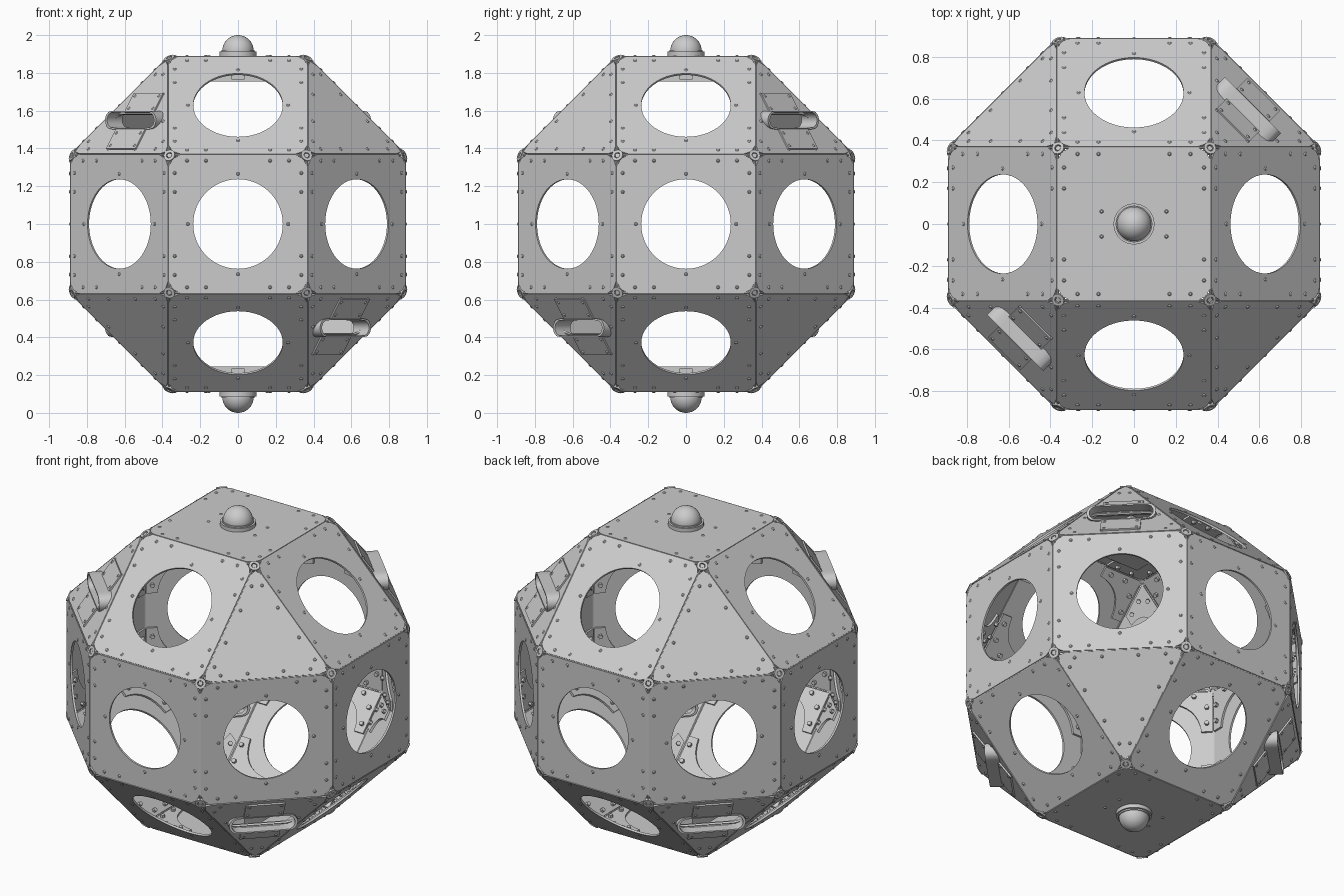
import bpy, bmesh
from math import pi, sin, cos, sqrt
from itertools import product
from mathutils import Matrix, Vector

if "Cube" in bpy.data.objects:
    bpy.data.objects.remove(bpy.data.objects["Cube"])

GREY = bpy.data.materials.new("metal grey")
GREY.use_nodes = True
GREY.diffuse_color = (0.6, 0.6, 0.6, 1)
shader = next(n for n in GREY.node_tree.nodes if n.type == 'BSDF_PRINCIPLED')
shader.inputs["Base Color"].default_value = GREY.diffuse_color

B = 0.89                       # distance of the square faces from the centre
A = B / (1 + sqrt(2))          # half of an edge
TRI_IN = A / sqrt(3)           # inradius of the triangles
TRI_DIST = (2 * A + B) / sqrt(3)
THICK, GAP, SEG = 0.012, 0.004, 72
CENTRE = Vector((0, 0, 1))


def frame(normal, dist, origin=CENTRE, flip=False):
    n = Vector(normal).normalized()
    u = Vector((1, 0, 0)) if abs(n.z) > 0.99 else Vector((0, 0, 1)).cross(n).normalized()
    v = n.cross(u)
    if flip:
        u, v = -u, -v
    m = Matrix((u, v, n)).transposed().to_4x4()
    m.translation = origin + n * dist
    return m


def prism(bm, m, pts, z0, z1):
    lo, hi = ([bm.verts.new(m @ Vector((p[0], p[1], z))) for p in pts] for z in (z0, z1))
    bm.faces.new(lo[::-1])
    bm.faces.new(hi)
    for i in range(len(pts)):
        j = (i + 1) % len(pts)
        bm.faces.new((lo[i], lo[j], hi[j], hi[i]))


def ring(bm, m, outer, inner, z0, z1):
    loops = [[bm.verts.new(m @ Vector((p[0], p[1], z))) for p in pts]
             for pts, z in ((outer, z0), (outer, z1), (inner, z1), (inner, z0))]
    for k in range(4):
        a, b = loops[k], loops[(k + 1) % 4]
        for i in range(len(a)):
            j = (i + 1) % len(a)
            bm.faces.new((a[i], a[j], b[j], b[i]))


def polar(radius):
    return [(radius(t) * cos(t), radius(t) * sin(t)) for t in (2 * pi * i / SEG for i in range(SEG))]


def panel_outline(inradius, sides, start):
    """Regular polygon with its corners clipped to make room for the washers."""
    limit = inradius / cos(pi / sides) - 0.026
    return polar(lambda t: min(limit, inradius / max(cos(t - start - 2 * pi * k / sides)
                                                     for k in range(sides))))


def stadium(half, r):
    def radius(t):
        c, s = abs(cos(t)), abs(sin(t))
        if s > 1e-6 and r * c / s <= half:
            return r / s
        return half * c + sqrt(max(0, r * r - (half * s) ** 2))
    return polar(radius)


def disc(r, x=0, y=0, n=8):
    return [(x + r * cos(2 * pi * i / n), y + r * sin(2 * pi * i / n)) for i in range(n)]


def rect(x0, x1, y0, y1):
    return [(x0, y0), (x1, y0), (x1, y1), (x0, y1)]


def finish(bm, name, smooth=False):
    bmesh.ops.recalc_face_normals(bm, faces=bm.faces)
    me = bpy.data.meshes.new(name)
    bm.to_mesh(me)
    bm.free()
    ob = bpy.data.objects.new(name, me)
    bpy.context.collection.objects.link(ob)
    me.materials.append(GREY)
    if smooth:
        bpy.ops.object.select_all(action='DESELECT')
        ob.select_set(True)
        bpy.context.view_layer.objects.active = ob
        bpy.ops.object.shade_smooth_by_angle(angle=0.6)


bolts, brackets = bmesh.new(), bmesh.new()


def bolt(m, x, y):
    """Low screw head with a sloping rim."""
    bmesh.ops.create_cone(bolts, cap_ends=True, segments=8, radius1=0.012, radius2=0.005,
                          depth=0.007, matrix=m @ Matrix.Translation((x, y, 0.001)))


def corner_brackets(m, corners, length):
    """Curved gussets with nuts behind each corner of a panel."""
    for i, c in enumerate(corners):
        e1 = (corners[(i + 1) % len(corners)] - c).normalized()
        e2 = (corners[i - 1] - c).normalized()
        start, mid, end = e1 * length + e2 * 0.06, (e1 + e2) * 0.08, e1 * 0.06 + e2 * length
        pts = [c, c + e1 * length]
        for k in range(9):
            t = k / 8
            pts.append(c + start * (1 - t) ** 2 + mid * 2 * t * (1 - t) + end * t * t)
        pts.append(c + e2 * length)
        prism(brackets, m, pts, -THICK - 0.012, -THICK)
        for e, f in ((e1, e2), (e2, e1)):
            for d in (0.4, 0.8):
                p = c + e * length * d + f * 0.03
                prism(brackets, m, disc(0.013, p.x, p.y, 6), -THICK - 0.028, -THICK - 0.01)


# Square panels, with a porthole in all but the top and bottom
normals = [n for n in product((-1, 0, 1), repeat=3) if 0 < sum(map(abs, n)) < 3]
panels = bmesh.new()
h = A - 0.014
for n in normals:
    m = frame(n, B)
    solid = n[0] == 0 and n[1] == 0
    outline = panel_outline(A - GAP, 4, 0)
    if solid:
        prism(panels, m, outline, -THICK, 0)
    else:
        ring(panels, m, outline, polar(lambda t: 0.237), -THICK, 0)
    corner_brackets(m, [Vector(p) for p in rect(-h, h, -h, h)], 0.25)
    for k in range(4):
        c, s = round(cos(k * pi / 2)), round(sin(k * pi / 2))
        spots = [(0.335, d) for d in (-0.27, -0.17, 0.17, 0.27)]
        if not solid:
            spots.append((0.265, 0))
        for x, y in spots:
            bolt(m, c * x - s * y, s * x + c * y)
    if solid:
        for x, y in product((-0.155, 0.155), (-0.06, 0.06)):
            bolt(m, x, y)
finish(panels, "square_panels")

# Triangular panels; alternate ones carry a slotted duct on a mounting plate
panels, ducts, plates = bmesh.new(), bmesh.new(), bmesh.new()
for n in product((-1, 1), repeat=3):
    m = frame(n, TRI_DIST, flip=n[2] < 0)
    outline = panel_outline(TRI_IN - GAP, 3, pi / 6)
    if n[0] * n[1] * n[2] > 0:
        ring(panels, m, outline, stadium(0.135, 0.05), -THICK, 0)
        level = CENTRE + Vector((0, 0, n[2] * 0.55))
        d = frame((n[0], n[1], 0), 0, level)
        ring(ducts, d, stadium(0.142, 0.049), stadium(0.135, 0.041), 0.69, 0.805)
        for y0, y1 in ((0.055, 0.18), (-0.18, -0.055)):
            prism(plates, m, rect(-0.11, 0.11, y0, y1), -0.001, 0.009)
        for x, y in product((-0.09, 0.09), (-0.16, -0.08, 0.08, 0.16)):
            bolt(m @ Matrix.Translation((0, 0, 0.009)), x, y)
    else:
        prism(panels, m, outline, -THICK, 0)
    r = 2 * (TRI_IN - 0.014)
    corners = [Vector((r * cos(a), r * sin(a))) for a in (pi / 2, pi * 7 / 6, pi * 11 / 6)]
    corner_brackets(m, corners, 0.2)
    for k in range(3):
        a = pi / 6 + k * 2 * pi / 3
        for t in (-0.25, -0.1, 0.1, 0.25):
            x = TRI_IN - 0.035
            bolt(m, x * cos(a) - t * sin(a), x * sin(a) + t * cos(a))
finish(panels, "triangle_panels")
finish(ducts, "slotted_ducts", smooth=True)
finish(plates, "duct_mounting_plates")

# Corner washers and the sealing rods between the panels
corners = [Vector(s[i] * (B if i == k else A) for i in range(3))
           for k in range(3) for s in product((-1, 1), repeat=3)]
washers, seams = bmesh.new(), bmesh.new()
for i, p in enumerate(corners):
    m = frame(p, p.length - 0.011)
    ring(washers, m, disc(0.031, n=16), disc(0.016, n=16), -0.02, 0)
    prism(washers, m, disc(0.013), -0.02, -0.004)
    for q in corners[:i]:
        if abs((p - q).length - 2 * A) < 0.01:
            m = frame(q - p, 0, CENTRE + p * 0.989)
            prism(seams, m, disc(0.006), 0.02, 2 * A - 0.02)
finish(washers, "corner_washers")
finish(seams, "panel_seams")
finish(bolts, "panel_bolts")
finish(brackets, "inner_corner_brackets")

# Sensor domes with a flange outside and a housing inside, top and bottom
for name, side in (("top", 1), ("bottom", -1)):
    m = frame((0, 0, side), B)
    bm = bmesh.new()
    bmesh.ops.create_uvsphere(bm, u_segments=32, v_segments=16, radius=0.083,
                              matrix=m @ Matrix.Translation((0, 0, 0.027)))
    prism(bm, m, disc(0.098, n=32), -0.005, 0.022)
    prism(bm, m, disc(0.088, n=32), 0.02, 0.03)
    finish(bm, name + "_dome", smooth=True)
    bm = bmesh.new()
    prism(bm, m, rect(-0.14, 0.14, -0.14, 0.14), -0.135, -0.01)
    prism(bm, m, rect(-0.035, 0.035, -0.155, 0.155), -0.125, -0.095)
    prism(bm, m, rect(-0.155, 0.155, -0.035, 0.035), -0.125, -0.095)
    finish(bm, name + "_dome_housing")
